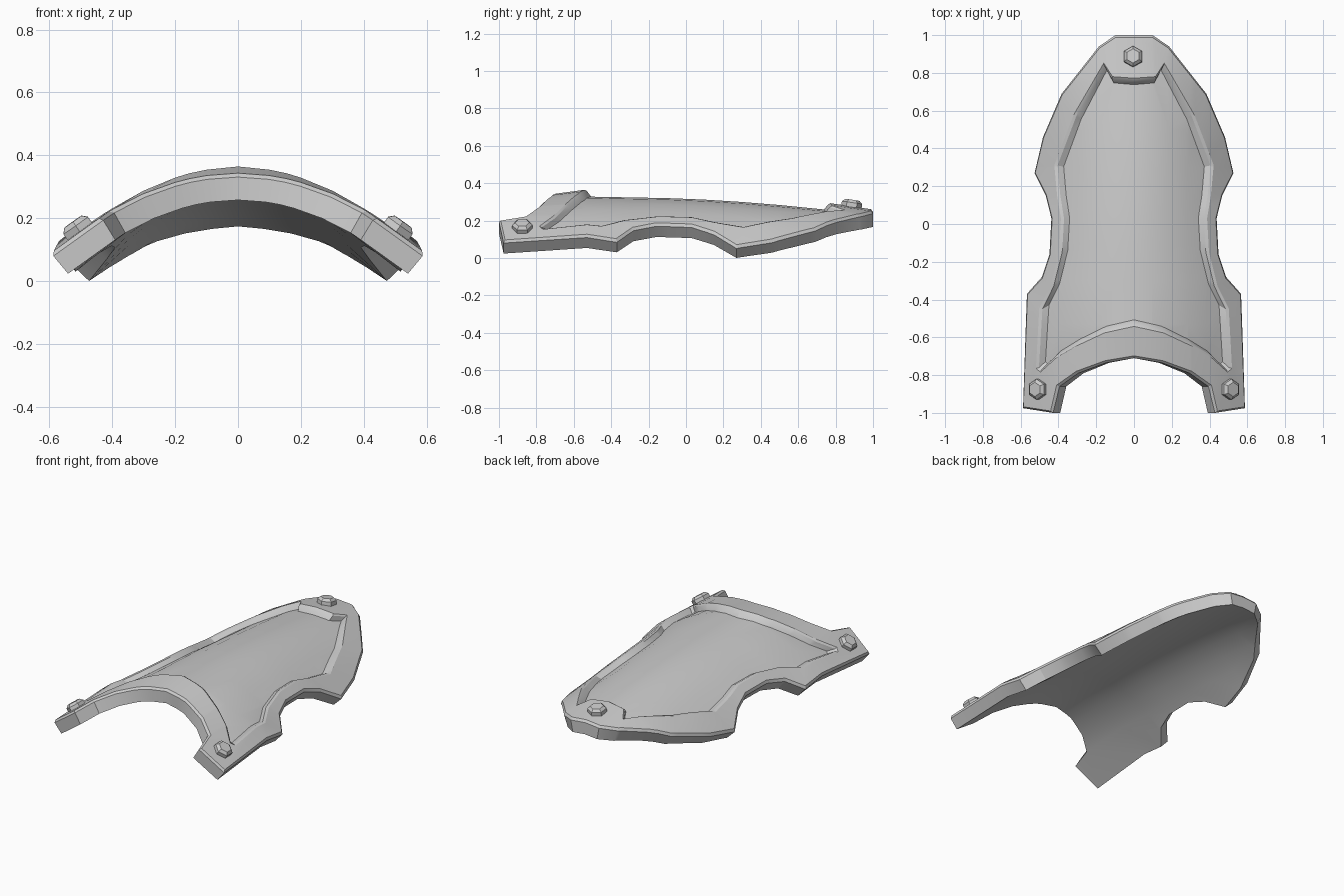
import bpy, bmesh, math
from mathutils import Vector

if "Cube" in bpy.data.objects:
    bpy.data.objects.remove(bpy.data.objects["Cube"])

THICK, DEPTH, CHAMFER = 0.085, 0.038, 0.012

# Half outlines (x, y), front centre round to back centre, matched point for point
OUTER = [(0, -.71), (.15, -.735), (.30, -.79), (.40, -.86), (.435, -1), (.595, -.975),
         (.575, -.37), (.495, -.28), (.455, -.16), (.445, .03), (.475, .15), (.535, .27),
         (.49, .46), (.39, .69), (.19, .94), (.10, 1), (0, 1)]
INNER = [(0, -.53), (.16, -.565), (.31, -.635), (.42, -.70), (.495, -.772), (.508, -.76),
         (.49, -.45), (.43, -.33), (.385, -.15), (.375, .03), (.395, .15), (.41, .31),
         (.36, .44), (.31, .57), (.16, .84), (.12, .77), (0, .76)]


def lerp_table(table, y):
    if y <= table[0][0]:
        return table[0][1]
    for (a, va), (b, vb) in zip(table, table[1:]):
        if y <= b:
            return va + (vb - va) * (y - a) / (b - a)
    return table[-1][1]


RIDGE = [(-1, .335), (-.7, .342), (-.53, .365), (0, .355), (.4, .33), (.75, .295), (1, .258)]
CURVE = [(-.6, .70), (-.37, .82), (.27, .98), (1, .98)]


def surface(x, y):
    return lerp_table(RIDGE, y) - lerp_table(CURVE, y) * x * x


def bend(p):
    """Wrap a flat point onto the arched surface, z measured along its normal."""
    n = Vector((2 * lerp_table(CURVE, p.y) * p.x, 0, 1)).normalized()
    return Vector((p.x, p.y, surface(p.x, p.y))) + n * p.z


def mirrored(half):
    return [Vector(p) for p in half] + [Vector((-x, y)) for x, y in half[-2:0:-1]]


def inset(ring, d):
    out = []
    for i, p in enumerate(ring):
        t = (p - ring[i - 1]).normalized() + (ring[(i + 1) % len(ring)] - p).normalized()
        t.normalize()
        out.append(p + Vector((-t.y, t.x)) * d)
    return out


# Armour plate: flat solid with recessed panel, sliced, then bent
outer, inner = mirrored(OUTER), mirrored(INNER)
floor = [Vector((p.x * .965, .12 + (p.y - .12) * .965)) for p in inner]
levels = [(outer, -THICK), (outer, -CHAMFER), (inset(outer, CHAMFER), 0),
          (inset(inner, -CHAMFER), 0), (inner, -CHAMFER * .7), (floor, -DEPTH)]
bm = bmesh.new()
rings = [[bm.verts.new((p.x, p.y, z)) for p in ring] for ring, z in levels]
n = len(outer)
for a, b in zip(rings, rings[1:]):
    for i in range(n):
        j = (i + 1) % n
        bm.faces.new((a[i], a[j], b[j], b[i]))
bm.faces.new(rings[-1])
bm.faces.new(rings[0][::-1])
cuts = [((x, 0, 0), (1, 0, 0)) for x in (-.4, -.3, -.2, -.1, 0, .1, .2, .3, .4)]
cuts += [((0, y, 0), (0, 1, 0)) for y in (-.53, -.3, -.1, .1, .3, .5, .75)]
for co, no in cuts:
    bmesh.ops.bisect_plane(bm, geom=bm.verts[:] + bm.edges[:] + bm.faces[:],
                           dist=1e-5, plane_co=co, plane_no=no)
for v in bm.verts:
    v.co = bend(v.co)
low = min(v.co.z for v in bm.verts)
for v in bm.verts:
    v.co.z -= low
bmesh.ops.recalc_face_normals(bm, faces=bm.faces[:])
mesh = bpy.data.meshes.new("armour_plate")
bm.to_mesh(mesh)
bm.free()
plate = bpy.data.objects.new("armour_plate", mesh)
bpy.context.collection.objects.link(plate)
bpy.context.view_layer.objects.active = plate
plate.select_set(True)
bpy.ops.object.shade_smooth_by_angle(angle=math.radians(25))


# Hex bolts: chamfered heads standing on the rim
def bolt(name, x, y):
    b = bmesh.new()
    profile = [(.055, -.02), (.055, .02), (.038, .035)]
    loops = [[b.verts.new((r * math.sin(k * math.pi / 3), r * math.cos(k * math.pi / 3), z))
              for k in range(6)] for r, z in profile]
    for lo, hi in zip(loops, loops[1:]):
        for k in range(6):
            b.faces.new((lo[k], lo[(k + 1) % 6], hi[(k + 1) % 6], hi[k]))
    b.faces.new(loops[0])
    b.faces.new(loops[-1])
    bmesh.ops.recalc_face_normals(b, faces=b.faces[:])
    me = bpy.data.meshes.new(name)
    b.to_mesh(me)
    b.free()
    ob = bpy.data.objects.new(name, me)
    bpy.context.collection.objects.link(ob)
    e = .02
    normal = Vector(((surface(x - e, y) - surface(x + e, y)) / (2 * e),
                     (surface(x, y - e) - surface(x, y + e)) / (2 * e), 1))
    ob.location = (x, y, surface(x, y) - low)
    ob.rotation_mode = 'QUATERNION'
    ob.rotation_quaternion = Vector((0, 0, 1)).rotation_difference(normal)


bolt("back_bolt", -.005, .885)
for side, label in ((-1, "left"), (1, "right")):
    bolt("front_bolt_" + label, side * .505, -.875)
